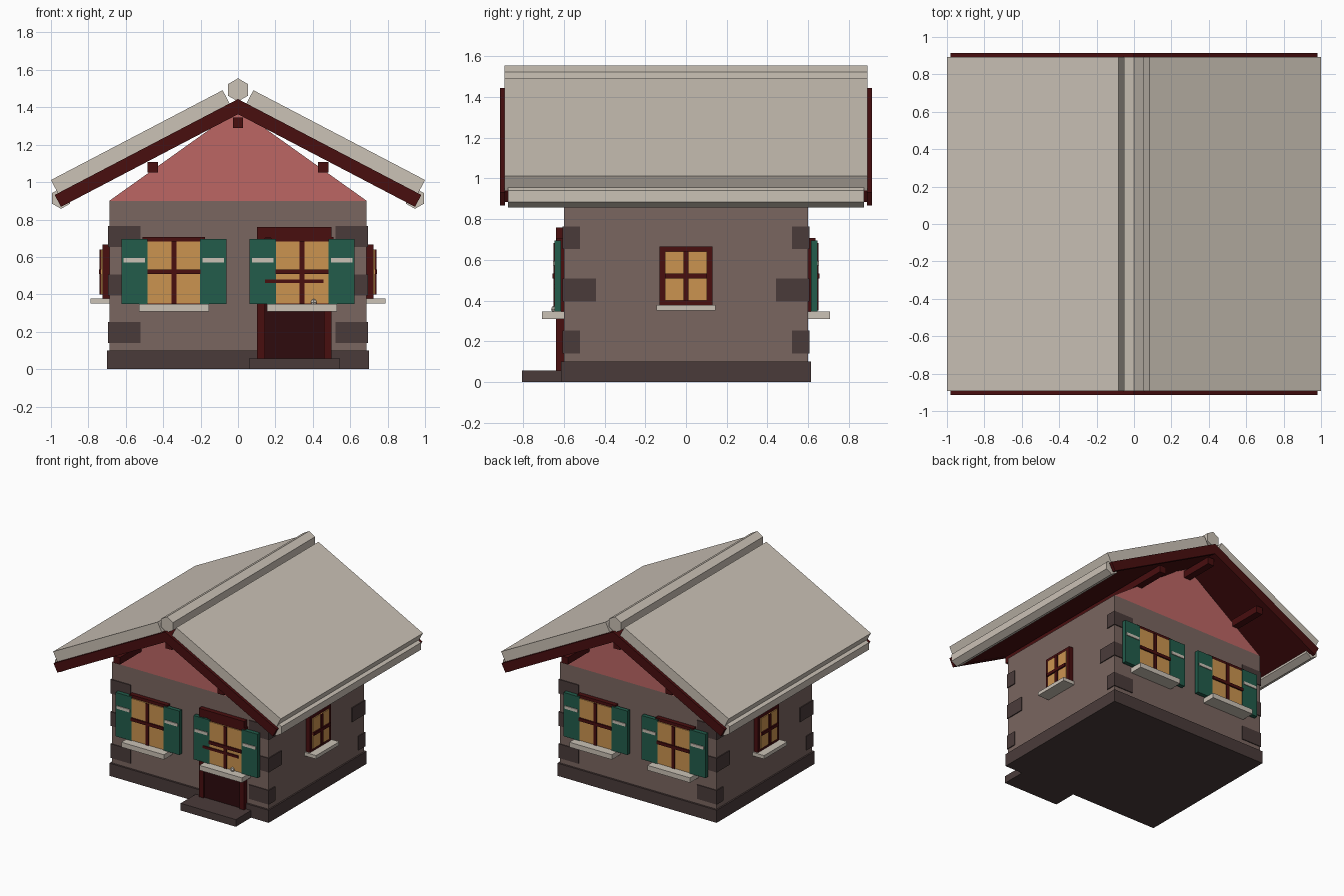
import bpy, bmesh, math
from mathutils import Matrix, Vector

if "Cube" in bpy.data.objects:
    bpy.data.objects.remove(bpy.data.objects["Cube"])


def material(name, rgb):
    m = bpy.data.materials.new(name)
    lin = [((c / 255 + 0.055) / 1.055) ** 2.4 for c in rgb]
    m.diffuse_color = (*lin, 1)
    m.use_nodes = True
    m.node_tree.nodes["Principled BSDF"].inputs["Base Color"].default_value = m.diffuse_color
    return m


WALL = material("wall_plaster", (122, 102, 96))
STONE = material("dark_stone", (74, 59, 58))
PINK = material("gable_pink", (188, 102, 100))
RED = material("trim_dark_red", (72, 14, 15))
DOOR = material("door_red", (46, 11, 13))
GREEN = material("shutter_green", (34, 92, 75))
AMBER = material("window_amber", (203, 148, 80))
CREAM = material("roof_cream", (203, 194, 182))


def finish(name, bm, mat):
    bmesh.ops.recalc_face_normals(bm, faces=bm.faces)
    me = bpy.data.meshes.new(name)
    bm.to_mesh(me)
    bm.free()
    me.materials.append(mat)
    ob = bpy.data.objects.new(name, me)
    bpy.context.collection.objects.link(ob)
    return ob


def boxes(name, mat, spans, matrix=Matrix()):
    """One object from boxes given as (x0, x1, y0, y1, z0, z1)."""
    bm = bmesh.new()
    for x0, x1, y0, y1, z0, z1 in spans:
        m = Matrix.Translation(((x0 + x1) / 2, (y0 + y1) / 2, (z0 + z1) / 2))
        s = Matrix.Diagonal((abs(x1 - x0), abs(y1 - y0), abs(z1 - z0), 1))
        bmesh.ops.create_cube(bm, size=1, matrix=matrix @ m @ s)
    return finish(name, bm, mat)


def prism(name, mat, profile, y0, y1):
    """Extrude an x-z profile along y."""
    bm = bmesh.new()
    f = bm.faces.new([bm.verts.new((x, y0, z)) for x, z in profile])
    r = bmesh.ops.extrude_face_region(bm, geom=[f])
    vs = [v for v in r["geom"] if isinstance(v, bmesh.types.BMVert)]
    bmesh.ops.translate(bm, vec=(0, y1 - y0, 0), verts=vs)
    return finish(name, bm, mat)


def hexagon(cx, cz, r):
    return [(cx + r * math.sin(i * math.pi / 3), cz + r * math.cos(i * math.pi / 3))
            for i in range(6)]


# Body: plinth, walls, gable prism, door step
boxes("plinth", STONE, [(-0.70, 0.70, -0.615, 0.615, 0, 0.1)])
boxes("walls", WALL, [(-0.688, 0.688, -0.6, 0.6, 0.1, 0.9)])
prism("gable", PINK, [(-0.688, 0.9), (0.688, 0.9), (0, 1.39)], -0.6, 0.6)
boxes("door_step", STONE, [(0.06, 0.545, -0.805, -0.6, 0, 0.057)])

# Corner stones, alternating long and short
stones = []
for sx in (-1, 1):
    for sy in (-1, 1):
        for z0, lx, ly in ((0.14, 0.175, 0.085), (0.395, 0.085, 0.165), (0.652, 0.175, 0.085)):
            stones.append((sx * 0.695, sx * (0.695 - lx), sy * 0.607, sy * (0.607 - ly), z0, z0 + 0.112))
boxes("corner_stones", STONE, stones)

# Roof: deck and barge boards are chevrons, covering is two slabs
SLOPE, RIDGE = 0.523, 1.444
ANG = math.atan(SLOPE)


def slope_point(x, up):
    """Point on the deck line at x, moved outward by up."""
    return (x + up * math.sin(ANG), RIDGE - SLOPE * x + up * math.cos(ANG))


def chevron(xe, t):
    right = [slope_point(xe, 0), slope_point(xe, -t)]
    low = RIDGE - t / math.cos(ANG)
    return [(0, RIDGE)] + right + [(0, low)] + [(-x, z) for x, z in reversed(right)]


prism("roof_deck", RED, chevron(0.96, 0.065), -0.89, 0.89)
for s, n in ((-1, "front"), (1, "back")):
    prism(n + "_barge_boards", RED, chevron(0.98, 0.072), s * 0.89, s * 0.915)
for s, n in ((-1, "left"), (1, "right")):
    slab = [slope_point(0.045, 0), slope_point(0.963, 0), slope_point(0.963, 0.08), slope_point(0.045, 0.08)]
    prism(n + "_roof_slab", CREAM, [(s * x, z) for x, z in slab], -0.892, 0.892)
    prism(n + "_eave_roll", CREAM, hexagon(s * 0.946, 0.913, 0.056), -0.875, 0.875)
prism("ridge_roll", CREAM, hexagon(0, 1.493, 0.062), -0.892, 0.892)

# Beams carrying the overhang
boxes("roof_beams", RED, [(x - 0.028, x + 0.028, -0.87, 0.87, z - 0.028, z + 0.028)
                          for x, z in ((0, 1.318), (-0.457, 1.08), (0.457, 1.08))])


def window(name, side, u, dist, w, z0, z1, border, top, sill, shutters):
    """Window on a wall; side counts quarter turns from the front."""
    M = Matrix.Rotation(side * math.pi / 2, 4, 'Z') @ Matrix.Translation((u, -dist, 0))
    zm = 0.52
    boxes(name + "_frame", RED, [(-w - border, w + border, -0.036, 0, z0 - 0.022, z1 + top)], M)
    boxes(name + "_pane", AMBER, [(-w, w, -0.044, -0.036, z0, z1)], M)
    boxes(name + "_bars", RED, [(-0.013, 0.013, -0.052, -0.04, z0, z1),
                                (-w, w, -0.055, -0.04, zm - 0.012, zm + 0.012)], M)
    sw, sz0, sz1, sd = sill
    boxes(name + "_sill", CREAM, [(-sw, sw, -sd, 0, sz0, sz1)], M)
    if shutters:
        boxes(name + "_shutters", GREEN, [(s * 0.141, s * 0.281, -0.047, -0.015, 0.347, 0.695)
                                          for s in (-1, 1)], M)
        boxes(name + "_shutter_stripes", CREAM, [(s * 0.153, s * 0.269, -0.053, -0.046, 0.571, 0.594)
                                                 for s in (-1, 1)], M)


# Shuttered windows front and back, small windows on the sides
for side, n in ((0, "front"), (2, "back")):
    for u, m in ((-0.343, "left"), (0.343, "right")):
        window(f"{n}_{m}_window", side, u, 0.6, 0.142, 0.35, 0.682, 0.025, 0.024,
               (0.187, 0.308, 0.347, 0.107), True)
for side, n in ((1, "right"), (3, "left")):
    window(n + "_side_window", side, 0, 0.688, 0.103, 0.40, 0.64, 0.028, 0.026,
           (0.145, 0.35, 0.378, 0.1), False)

# Door behind the right front window: frame, panel, rail, knob
boxes("door_frame", RED, [(0.102, 0.145, -0.638, -0.6, 0.057, 0.76),
                          (0.46, 0.50, -0.638, -0.6, 0.057, 0.76),
                          (0.102, 0.50, -0.638, -0.6, 0.70, 0.76)])
boxes("door_panel", DOOR, [(0.145, 0.46, -0.625, -0.6, 0.057, 0.70)])
boxes("door_rail", RED, [(0.145, 0.457, -0.652, -0.62, 0.46, 0.48)])
bm = bmesh.new()
bmesh.ops.create_uvsphere(bm, u_segments=6, v_segments=4, radius=0.018,
                          matrix=Matrix.Translation(Vector((0.405, -0.645, 0.357))))
finish("door_knob", bm, CREAM)
